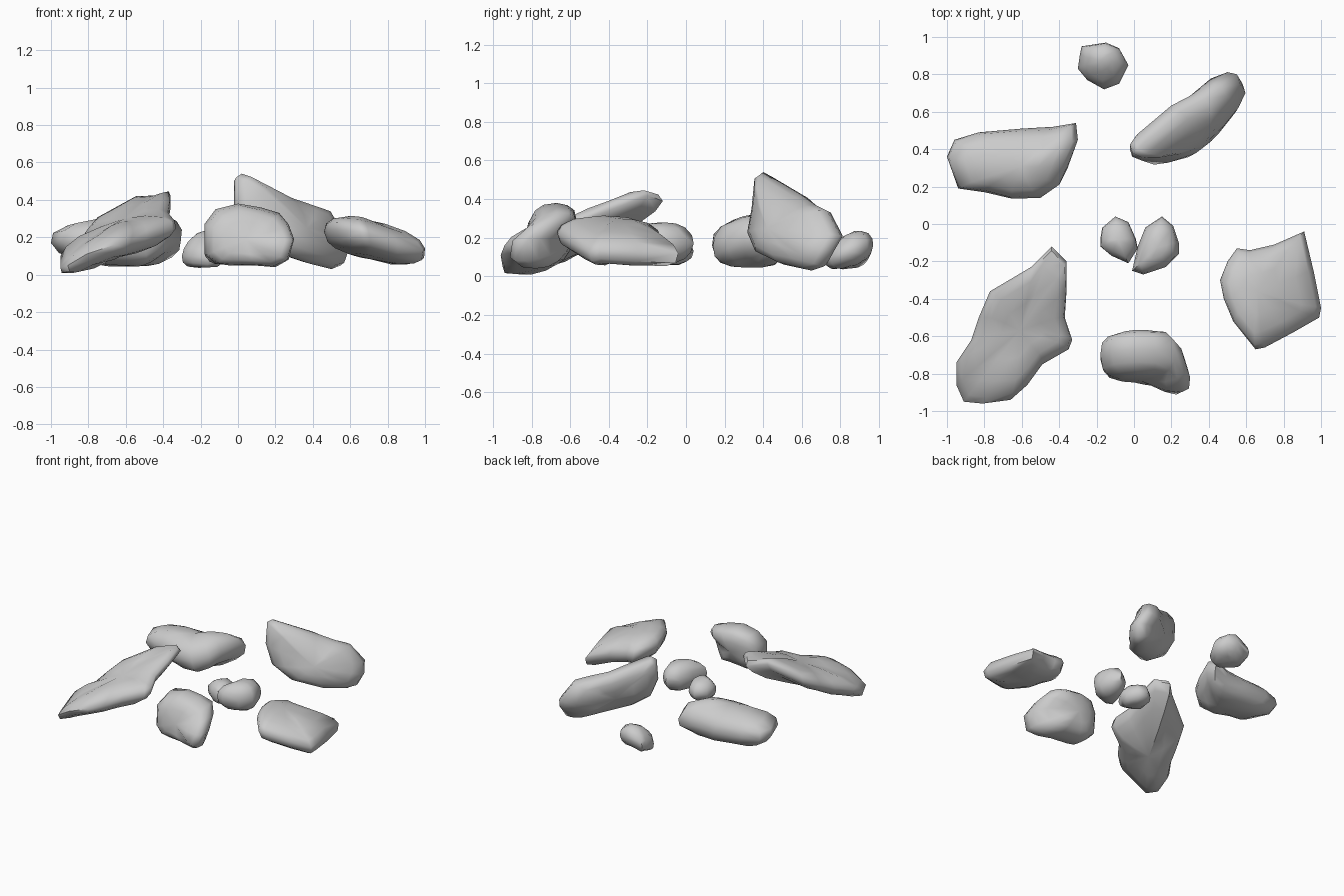
import bpy, bmesh, math, random
from mathutils import Vector

random.seed(4)


def rock(name, rim, apex_a, apex_b, power_a=0.95, power_b=None, jitter=0.004):
    """Closed stone: a 3D rim loop domed over towards two opposite apex points."""
    rim = [Vector(p) for p in rim]
    a, b = Vector(apex_a), Vector(apex_b)
    c = (a + b) / 2
    n = len(rim)
    bm = bmesh.new()
    base = [bm.verts.new(p) for p in rim]
    for apex, power in ((a, power_a), (b, power_b or power_a)):
        prev = base
        for deg in (22, 45, 68):
            t = math.radians(deg)
            k, s = math.cos(t) ** power, math.sin(t) ** power
            ring = []
            for p in rim:
                q = c + (p - c) * k + (apex - c) * s
                q += Vector(random.uniform(-jitter, jitter) for _ in range(3))
                ring.append(bm.verts.new(q))
            for i in range(n):
                j = (i + 1) % n
                bm.faces.new((prev[i], prev[j], ring[j], ring[i]))
            prev = ring
        tip = bm.verts.new(apex)
        for i in range(n):
            bm.faces.new((prev[i], prev[(i + 1) % n], tip))
    bmesh.ops.recalc_face_normals(bm, faces=bm.faces)
    mesh = bpy.data.meshes.new(name)
    bm.to_mesh(mesh)
    bm.free()
    for f in mesh.polygons:
        f.use_smooth = True
    mesh.set_sharp_from_angle(angle=math.radians(60))
    obj = bpy.data.objects.new(name, mesh)
    bpy.context.collection.objects.link(obj)
    return obj


# Long flat stone, back left
rock("back_left_stone",
     [(-1, .36, .17), (-.96, .45, .16), (-.83, .49, .16), (-.6, .51, .15), (-.43, .52, .16),
      (-.31, .54, .19), (-.3, .45, .24), (-.36, .3, .23), (-.4, .21, .2), (-.5, .14, .16),
      (-.65, .135, .16), (-.8, .17, .17), (-.94, .19, .18)],
     (-.6, .31, .3), (-.53, .31, .045), .88)

# Large tilted slab, front left
rock("front_left_slab",
     [(-.95, -.74, .1), (-.95, -.86, .04), (-.91, -.95, .05), (-.81, -.96, .11), (-.66, -.94, .16),
      (-.57, -.86, .18), (-.49, -.75, .2), (-.35, -.67, .24), (-.33, -.62, .25), (-.37, -.5, .3),
      (-.36, -.35, .36), (-.36, -.2, .42), (-.44, -.12, .39), (-.55, -.23, .39),
      (-.77, -.36, .27), (-.83, -.5, .2), (-.87, -.62, .14)],
     (-.61, -.57, .3), (-.66, -.62, .09), .9)

# Blocky stone, front centre (rim follows the front outline)
rock("front_block",
     [(-.18, -.72, .11), (-.18, -.7, .27), (-.12, -.68, .35), (0, -.67, .38), (.12, -.67, .36),
      (.22, -.67, .33), (.27, -.73, .27), (.3, -.82, .19), (.27, -.83, .08), (.2, -.78, .04),
      (.08, -.76, .05), (-.05, -.74, .05), (-.12, -.73, .06)],
     (.04, -.84, .19), (.02, -.58, .2), .65, .75)

# Tall leaning stone, back right (rim follows its standing outline)
rock("back_right_slab",
     [(-.01, .38, .52), (.02, .4, .54), (.25, .6, .42), (.38, .67, .37), (.47, .73, .34),
      (.55, .8, .21), (.58, .75, .13), (.55, .71, .05), (.5, .65, .03), (.38, .51, .06),
      (.2, .38, .12), (.06, .34, .22), (-.01, .36, .36)],
     (.37, .42, .25), (.2, .59, .23))

# Broad stone, right
rock("right_stone",
     [(.46, -.3, .23), (.5, -.2, .22), (.55, -.13, .2), (.62, -.14, .19), (.75, -.11, .17),
      (.91, -.04, .12), (.96, -.25, .13), (1, -.45, .14), (.99, -.5, .13), (.85, -.58, .17),
      (.7, -.66, .22), (.65, -.67, .23), (.53, -.52, .24), (.48, -.4, .24)],
     (.66, -.36, .3), (.7, -.35, .085), .95, .7)


# Small pebbles: near-level rims
def pebble(name, rim, top, bottom, power=.9, shift=0):
    mid = sum((Vector(p) for p in rim), Vector()) / len(rim)
    rock(name, rim, (mid.x, mid.y + shift, top), (mid.x, mid.y, bottom), power)


pebble("centre_pebble_left",
       [(-.18, -.08, .13), (-.17, -.02, .13), (-.1, .04, .13), (-.03, .01, .13), (.01, -.08, .13),
        (.02, -.13, .13), (-.03, -.21, .13), (-.12, -.17, .13), (-.18, -.12, .13)], .22, .06)
pebble("centre_pebble_right",
       [(.02, -.12, .17), (.06, -.02, .17), (.15, .04, .17), (.21, -.01, .17), (.24, -.1, .17),
        (.24, -.16, .17), (.17, -.23, .17), (.05, -.27, .17), (-.01, -.25, .17)], .28, .06)
pebble("back_pebble",
       [(-.3, .83, .1), (-.25, .77, .1), (-.16, .72, .09), (-.08, .75, .1), (-.03, .85, .13),
        (-.08, .94, .15), (-.15, .97, .16), (-.28, .95, .12), (-.29, .9, .11)],
       .235, .05, .95, .02)
